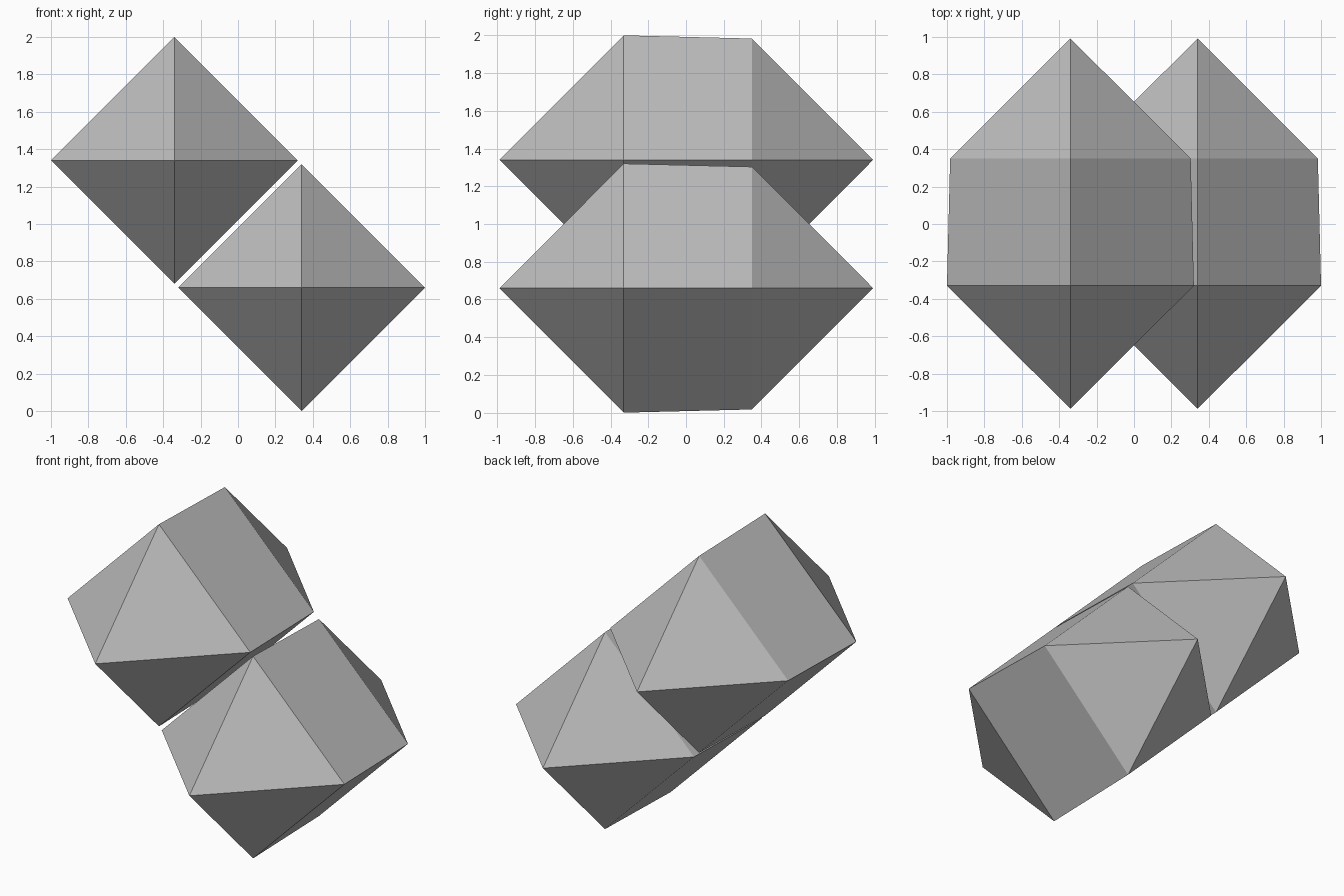
import bpy
import bmesh

cube = bpy.data.objects.get("Cube")
if cube:
    bpy.data.objects.remove(cube, do_unlink=True)

grey = bpy.data.materials.new("plain grey")
grey.use_nodes = True
colour = (0.5, 0.5, 0.5, 1)
grey.diffuse_color = colour
grey.node_tree.nodes["Principled BSDF"].inputs["Base Color"].default_value = colour


def crystal(name, x, z):
    """Elongated octahedron: two square rings along y with a point at each end."""
    bm = bmesh.new()
    rings = []
    for y, r in ((-0.33, 0.66), (0.35, 0.643)):
        rings.append([bm.verts.new((dx * r, y, dz * r))
                      for dx, dz in ((1, 0), (0, 1), (-1, 0), (0, -1))])
    front_tip = bm.verts.new((0, -0.988, 0))
    back_tip = bm.verts.new((0, 0.992, 0))
    front, back = rings
    for i in range(4):
        j = (i + 1) % 4
        bm.faces.new((front[i], front[j], back[j], back[i]))
        bm.faces.new((front_tip, front[j], front[i]))
        bm.faces.new((back_tip, back[i], back[j]))
    bmesh.ops.recalc_face_normals(bm, faces=bm.faces)
    mesh = bpy.data.meshes.new(name)
    bm.to_mesh(mesh)
    bm.free()
    mesh.materials.append(grey)
    obj = bpy.data.objects.new(name, mesh)
    obj.location = (x, 0, z)
    bpy.context.collection.objects.link(obj)


# Upper and lower crystals, side by side on the diagonal
crystal("upper_crystal", -0.34, 1.34)
crystal("lower_crystal", 0.34, 0.66)
